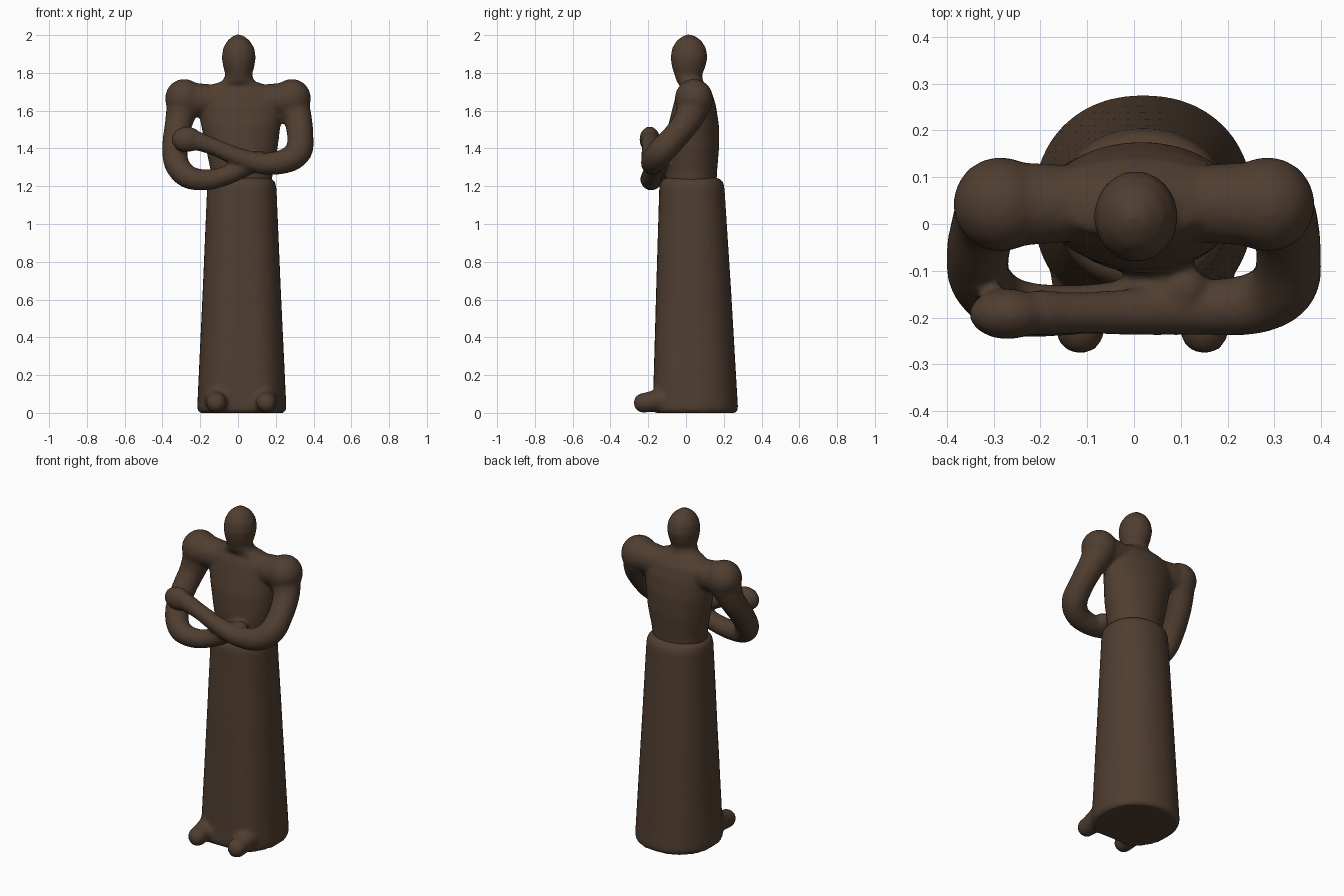
import bpy, bmesh, math
from mathutils import Vector

cube = bpy.data.objects.get("Cube")
if cube:
    bpy.data.objects.remove(cube)

# Dark bronze material
bronze = bpy.data.materials.new("dark_bronze")
bronze.use_nodes = True
colour = (0.08, 0.048, 0.03, 1)
bronze.diffuse_color = colour
shader = bronze.node_tree.nodes["Principled BSDF"]
shader.inputs["Base Color"].default_value = colour
shader.inputs["Roughness"].default_value = 0.6


def bridge(bm, rings):
    """Skin closed rings and cap both ends."""
    n = len(rings[0])
    for a, b in zip(rings, rings[1:]):
        for i in range(n):
            j = (i + 1) % n
            bm.faces.new((a[i], a[j], b[j], b[i]))
    bm.faces.new(rings[0][::-1])
    bm.faces.new(rings[-1])


def loft(bm, sections, n=32, power=1.0, fold=0.0):
    """Stack of level ovals given as z, centre x, centre y, half width, half depth."""
    rings = []
    for z, cx, cy, rx, ry in sections:
        ring = []
        for i in range(n):
            a = math.tau * i / n
            c, s = math.cos(a), math.sin(a)
            x = math.copysign(abs(c) ** power, c)
            y = math.copysign(abs(s) ** power, s)
            dent = fold * max(0, -s) ** 12 * (1.3 - z)
            ring.append(bm.verts.new((cx + rx * x, cy + ry * y + dent, z)))
        rings.append(ring)
    bridge(bm, rings)


def ball(bm, centre, size, n=20):
    made = bmesh.ops.create_uvsphere(bm, u_segments=n, v_segments=n // 2, radius=1)
    for v in made["verts"]:
        v.co = Vector(centre) + Vector(size) * v.co


def limb(bm, points, n=16, steps=5):
    """Smooth tapered tube through points given as x, y, z, radius."""
    pts = [Vector(p) for p in points]
    pts = [pts[0]] + pts + [pts[-1]]
    path = []
    for p0, p1, p2, p3 in zip(pts, pts[1:], pts[2:], pts[3:]):
        for k in range(steps):
            t = k / steps
            path.append(0.5 * (2 * p1 + (p2 - p0) * t
                               + (2 * p0 - 5 * p1 + 4 * p2 - p3) * t ** 2
                               + (3 * p1 - p0 - 3 * p2 + p3) * t ** 3))
    path.append(pts[-1])
    rings, tangent, side = [], None, None
    for i, p in enumerate(path):
        ahead = path[min(i + 1, len(path) - 1)].xyz
        new = (ahead - path[max(i - 1, 0)].xyz).normalized()
        if tangent is None:
            side = new.orthogonal().normalized()
        else:
            side = tangent.rotation_difference(new) @ side
        tangent = new
        up = tangent.cross(side)
        rings.append([bm.verts.new(p.xyz + p.w * (side * math.cos(a) + up * math.sin(a)))
                      for a in (math.tau * k / n for k in range(n))])
    bridge(bm, rings)
    for end in (path[0], path[-1]):
        ball(bm, end.xyz, (end.w,) * 3)


def finish(bm, name, voxel, repeat):
    """Turn overlapping solids into one softly blended object."""
    bmesh.ops.recalc_face_normals(bm, faces=bm.faces)
    mesh = bpy.data.meshes.new(name)
    bm.to_mesh(mesh)
    bm.free()
    obj = bpy.data.objects.new(name, mesh)
    bpy.context.collection.objects.link(obj)
    mesh.materials.append(bronze)
    remesh = obj.modifiers.new("blend", "REMESH")
    remesh.mode = "VOXEL"
    remesh.voxel_size = voxel
    remesh.use_smooth_shade = True
    soften = obj.modifiers.new("soften", "SMOOTH")
    soften.factor = 0.5
    soften.iterations = repeat
    return obj


# Torso, neck and head
body = bmesh.new()
loft(body, [
    (1.18, .02, .025, .155, .135),
    (1.28, .02, .03, .165, .135),
    (1.4, .02, .035, .19, .14),
    (1.52, .015, .04, .21, .135),
    (1.62, .01, .045, .225, .115),
    (1.69, 0, .045, .22, .095),
    (1.73, 0, .04, .17, .07),
    (1.755, .003, .02, .085, .07),
    (1.79, .004, .012, .07, .073),
    (1.83, .004, .014, .082, .088),
    (1.88, .004, .016, .09, .098),
    (1.93, .004, .016, .083, .09),
    (1.97, .003, .016, .06, .066),
    (1.993, .002, .016, .032, .036),
    (2.004, .002, .016, .008, .008),
])

# Shoulders
for side in (-1, 1):
    ball(body, (side * .285, .042, 1.665), (.102, .102, .103))
    limb(body, [(side * .1, .045, 1.655, .08), (side * .27, .042, 1.66, .092)])

# Right arm, tucked under the left
limb(body, [
    (-.29, .04, 1.63, .09),
    (-.315, .01, 1.53, .073),
    (-.333, -.06, 1.42, .068),
    (-.325, -.125, 1.32, .066),
    (-.265, -.175, 1.25, .062),
    (-.16, -.185, 1.234, .055),
    (-.05, -.175, 1.262, .052),
    (.06, -.155, 1.32, .055),
    (.11, -.14, 1.34, .05),
])

# Left arm, crossing in front
limb(body, [
    (.29, .04, 1.63, .09),
    (.318, .01, 1.55, .075),
    (.33, -.06, 1.46, .07),
    (.32, -.13, 1.385, .072),
    (.255, -.17, 1.335, .066),
    (.13, -.18, 1.32, .058),
    (0, -.188, 1.355, .05),
    (-.12, -.19, 1.405, .045),
    (-.2, -.19, 1.435, .05),
])
ball(body, (-.27, -.192, 1.448), (.083, .055, .068))
finish(body, "upper_body", .012, 3)

# Long skirt with a soft waist edge and a shallow fold in front
skirt = bmesh.new()
loft(skirt, [
    (.0, .02, .037, .225, .228),
    (.02, .02, .037, .236, .239),
    (.1, .02, .037, .233, .234),
    (.65, .02, .034, .207, .205),
    (1.19, .02, .03, .184, .174),
    (1.225, .02, .03, .176, .166),
    (1.245, .02, .03, .15, .14),
], n=40, power=.92, fold=.02)

# Feet showing below the hem
for x in (-.115, .15):
    limb(skirt, [(x, -.1, .075, .065), (x, -.18, .06, .056), (x, -.225, .053, .053)])
finish(skirt, "skirt_and_feet", .014, 2)
